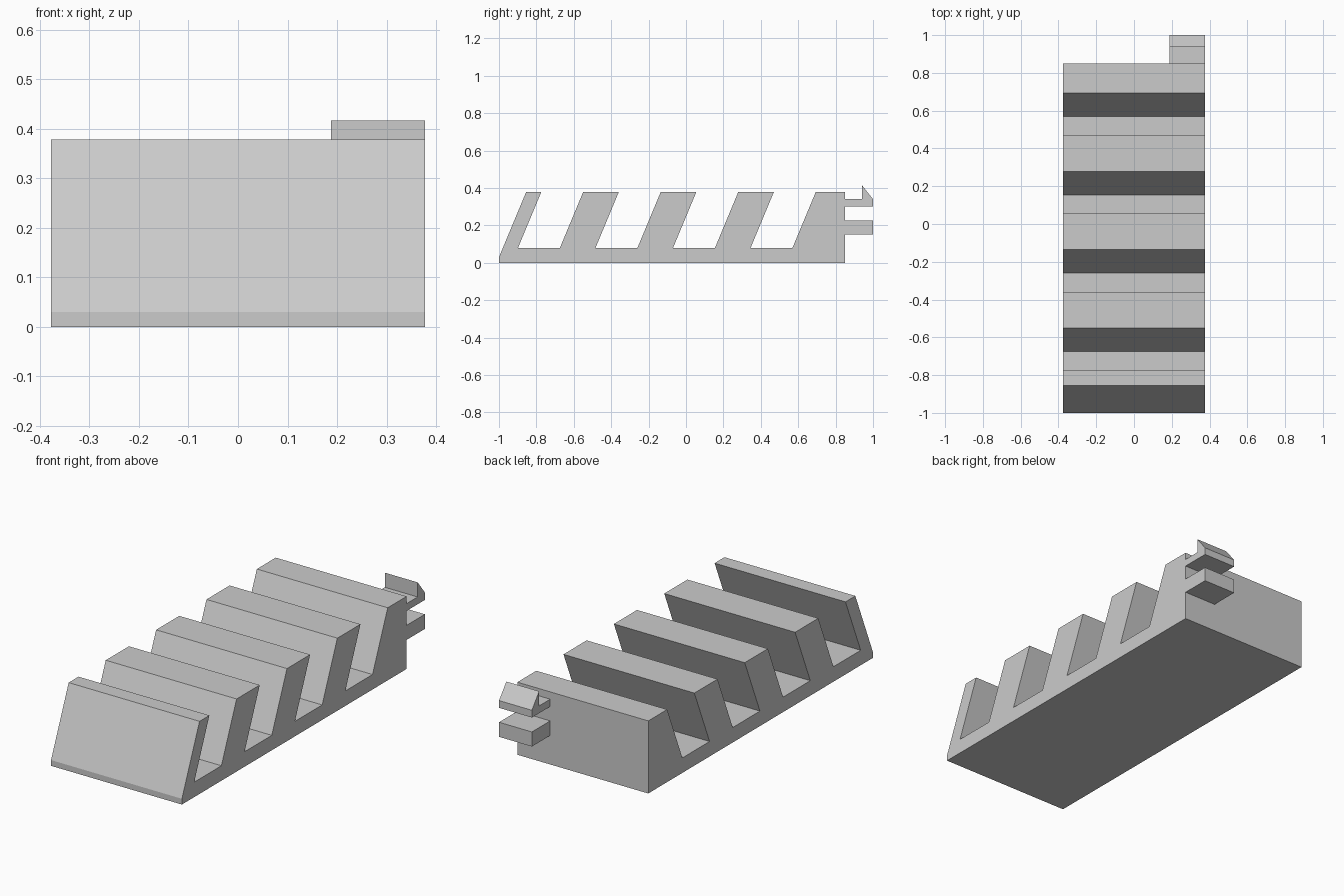
import bpy
import bmesh

cube = bpy.data.objects.get("Cube")
if cube:
    bpy.data.objects.remove(cube, do_unlink=True)

grey = bpy.data.materials.new("light_grey")
grey.use_nodes = True
colour = (0.6, 0.6, 0.6, 1)
grey.diffuse_color = colour
grey.node_tree.nodes["Principled BSDF"].inputs["Base Color"].default_value = colour


def extrude_profile(name, profile, x0, x1):
    """Sweep a closed (y, z) outline along x into a solid."""
    bm = bmesh.new()
    face = bm.faces.new([bm.verts.new((x0, y, z)) for y, z in profile])
    swept = bmesh.ops.extrude_face_region(bm, geom=[face])["geom"]
    verts = [v for v in swept if isinstance(v, bmesh.types.BMVert)]
    bmesh.ops.translate(bm, verts=verts, vec=(x1 - x0, 0, 0))
    bmesh.ops.recalc_face_normals(bm, faces=bm.faces)
    mesh = bpy.data.meshes.new(name)
    bm.to_mesh(mesh)
    bm.free()
    mesh.materials.append(grey)
    obj = bpy.data.objects.new(name, mesh)
    bpy.context.collection.objects.link(obj)
    return obj


HALF_WIDTH = 0.377
BACK = 0.849
TOP, FLOOR = 0.378, 0.078
LEAN = 0.125      # shift of a slot wall between floor and top
PITCH = 0.4145    # spacing of the slots
SLOT = 0.224      # slot width

# Base with slanted slots, drawn as one side outline
outline = [(-1, 0), (-1, 0.03), (-0.855, TOP)]
for i in range(4):
    y = -0.899 + i * PITCH
    outline += [(y + LEAN, TOP), (y, FLOOR), (y + SLOT, FLOOR), (y + SLOT + LEAN, TOP)]
outline += [(BACK, TOP), (BACK, 0)]
extrude_profile("slotted_rack", outline, -HALF_WIDTH, HALF_WIDTH)

# Latch on the back: hooked upper arm and plain lower arm
LATCH_X = 0.188
hook = [(BACK, 0.302), (1, 0.302), (1, 0.34), (0.94, 0.416), (0.94, 0.34), (BACK, 0.34)]
extrude_profile("latch_hook", hook, LATCH_X, HALF_WIDTH)
lower = [(BACK, 0.151), (1, 0.151), (1, 0.227), (BACK, 0.227)]
extrude_profile("latch_lower_arm", lower, LATCH_X, HALF_WIDTH)
